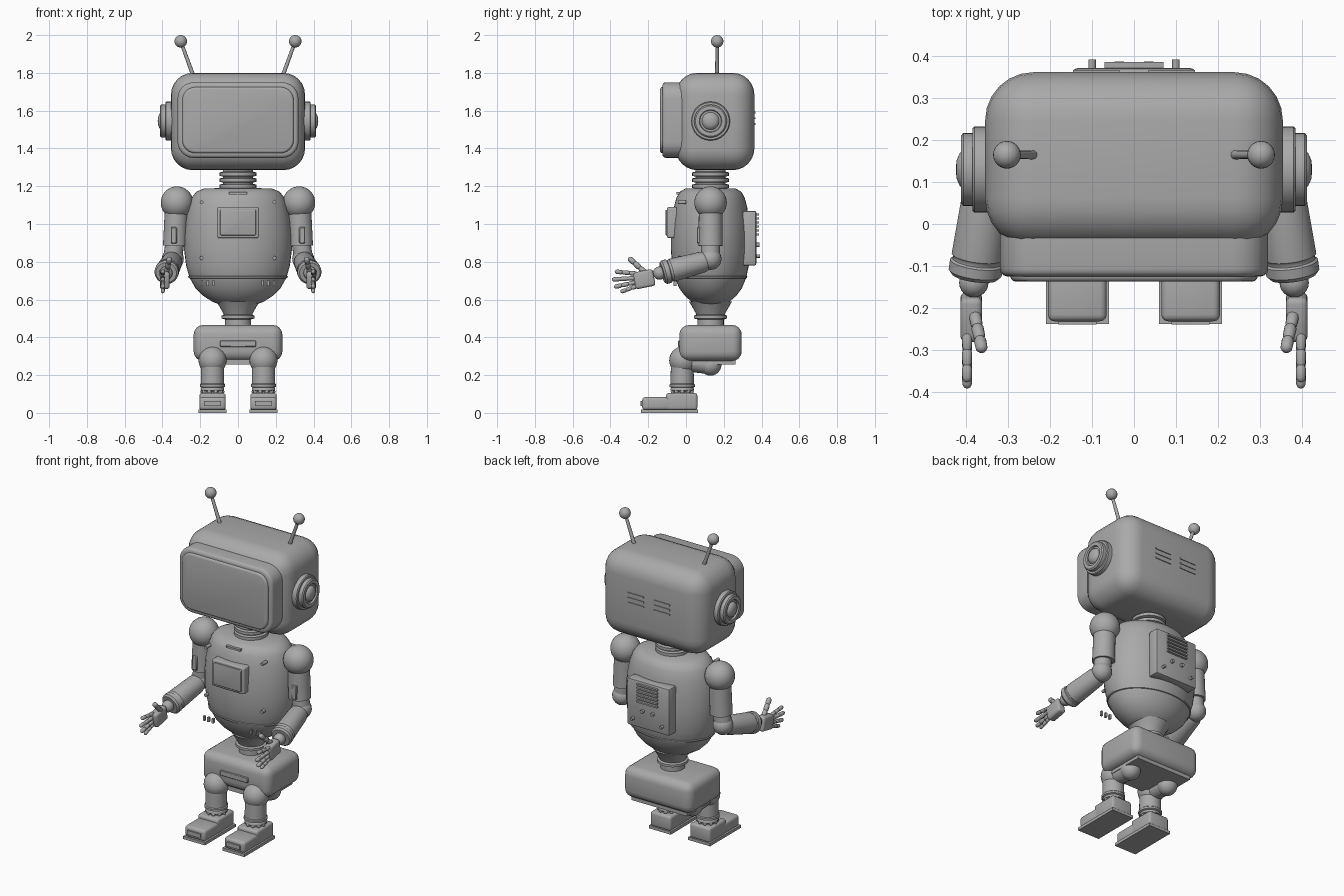
import bpy, bmesh, math
from mathutils import Vector, Matrix

grey = bpy.data.materials.new("plain_grey")
grey.diffuse_color = (0.4, 0.4, 0.4, 1)


def finish(name, bm, angle=40):
    bmesh.ops.recalc_face_normals(bm, faces=bm.faces[:])
    me = bpy.data.meshes.new(name)
    bm.to_mesh(me)
    bm.free()
    me.materials.append(grey)
    ob = bpy.data.objects.new(name, me)
    bpy.context.collection.objects.link(ob)
    bpy.ops.object.select_all(action='DESELECT')
    bpy.context.view_layer.objects.active = ob
    ob.select_set(True)
    bpy.ops.object.shade_smooth_by_angle(angle=math.radians(angle))
    return ob


def box(name, lo, hi, r=0.0, corner=0.0, seg=4, tilt=0.0):
    """Rounded box; corner rounds the edges running along y, r the rest."""
    lo, hi = Vector(lo), Vector(hi)
    bm = bmesh.new()
    bmesh.ops.create_cube(bm, size=1)
    for v in bm.verts:
        v.co = Vector([c * s for c, s in zip(v.co, hi - lo)])
    if corner:
        es = [e for e in bm.edges if abs((e.verts[0].co - e.verts[1].co).y) > 1e-5]
        bmesh.ops.bevel(bm, geom=es, offset=corner, segments=6, profile=0.5, affect='EDGES')
        y0 = min(v.co.y for v in bm.verts)
        es = [e for e in bm.edges if all(abs(v.co.y - y0) < 1e-5 for v in e.verts)]
        if r:
            bmesh.ops.bevel(bm, geom=es, offset=r, segments=3, profile=0.5, affect='EDGES')
    elif r:
        bmesh.ops.bevel(bm, geom=bm.edges[:], offset=r, segments=seg, profile=0.5, affect='EDGES')
    bm.transform(Matrix.Translation((lo + hi) / 2) @ Matrix.Rotation(tilt, 4, 'X'))
    return finish(name, bm)


def lathe(name, prof, at=(0, 0, 0), axis=(0, 0, 1), sy=1.0, n=32, angle=40):
    """Spin (radius, height) points round an axis."""
    bm = bmesh.new()
    rings = []
    for r, h in prof:
        if r < 1e-6:
            rings.append([bm.verts.new((0, 0, h))])
        else:
            rings.append([bm.verts.new((r * math.cos(2 * math.pi * i / n),
                                        sy * r * math.sin(2 * math.pi * i / n), h)) for i in range(n)])
    for a, b in zip(rings, rings[1:]):
        for i in range(n):
            j = (i + 1) % n
            f = [a[0]] if len(a) == 1 else [a[i], a[j]]
            f += [b[0]] if len(b) == 1 else [b[j], b[i]]
            if len(f) > 2:
                bm.faces.new(f)
    rot = Vector((0, 0, 1)).rotation_difference(Vector(axis)).to_matrix().to_4x4()
    bm.transform(Matrix.Translation(at) @ rot)
    return finish(name, bm, angle)


def rod(name, a, b, r1, r2=None, n=20):
    a, b = Vector(a), Vector(b)
    d = b - a
    return lathe(name, [(0, 0), (r1, 0), (r1 if r2 is None else r2, d.length), (0, d.length)], a, d, n=n)


def ball(name, c, r, seg=24):
    bm = bmesh.new()
    bmesh.ops.create_uvsphere(bm, u_segments=seg, v_segments=seg // 2, radius=r)
    bm.transform(Matrix.Translation(c))
    return finish(name, bm, 60)


CY = 0.13  # body axis in y

# Head, visor and rear slits
box("head", (-0.355, -0.055, 1.285), (0.355, 0.362, 1.80), 0.115, seg=6)
box("visor_frame", (-0.32, -0.125, 1.35), (0.32, -0.02, 1.75), 0.018, corner=0.085)
box("visor_screen", (-0.295, -0.137, 1.375), (0.295, -0.11, 1.725), 0.012, corner=0.07)
for s in (-1, 1):
    for z in (1.53, 1.56, 1.59):
        box("head_slit", (s * 0.09 - 0.055, 0.355, z - 0.005), (s * 0.09 + 0.055, 0.367, z + 0.005))

# Neck with rings, and waist
neck = [(0, 1.17), (0.085, 1.17)]
for z in (1.20, 1.232, 1.264):
    neck += [(0.08, z - 0.013), (0.097, z - 0.009), (0.097, z + 0.009), (0.08, z + 0.013)]
lathe("neck", neck + [(0.08, 1.30), (0, 1.30)], (0, CY, 0))
lathe("waist", [(0, 0.45), (0.07, 0.45), (0.07, 0.495), (0.088, 0.50), (0.088, 0.515), (0.075, 0.52),
                (0.082, 0.535), (0.105, 0.575), (0.115, 0.59), (0, 0.60)], (0, CY, 0))

# Egg-shaped torso and seam
lathe("torso", [(0, 0.572), (0.10, 0.575), (0.135, 0.588), (0.185, 0.62), (0.225, 0.66), (0.256, 0.715),
                (0.275, 0.78), (0.285, 0.86), (0.285, 0.94), (0.277, 1.02), (0.263, 1.09), (0.245, 1.14),
                (0.222, 1.17), (0.18, 1.188), (0, 1.192)], (0, CY, 0), sy=0.737, n=40, angle=60)
lathe("torso_seam", [(0.255, 0.712), (0.262, 0.714), (0.264, 0.722), (0.258, 0.725)],
      (0, CY, 0), sy=0.737, n=40)

# Chest screen, badge, bolts and small vents
box("chest_frame", (-0.112, -0.10, 0.925), (0.112, -0.05, 1.09), 0.008, corner=0.012)
box("chest_screen", (-0.095, -0.108, 0.94), (0.095, -0.09, 1.075), 0.004, corner=0.008)
box("chest_badge", (-0.048, -0.05, 1.157), (0.048, -0.02, 1.169))
for s in (-1, 1):
    for z in (0.82, 1.115):
        rod("chest_bolt", (s * 0.193, 0.0 if z > 1 else -0.02, z), (s * 0.193, -0.043, z), 0.01, n=12)
    for x in (0.13, 0.16, 0.19):
        box("belly_vent", (s * x - 0.006, -0.065, 0.672), (s * x + 0.006, -0.05, 0.70))

# Back panel with slats, lights and bolts
box("back_panel", (-0.145, 0.30, 0.78), (0.145, 0.372, 1.07), 0.01, seg=2)
for i in range(6):
    z = 0.945 + i * 0.021
    box("back_slat", (-0.07, 0.365, z - 0.005), (0.07, 0.386, z + 0.005))
for s in (-1, 1):
    rod("back_light", (s * 0.035, 0.365, 0.89), (s * 0.035, 0.388, 0.89), 0.011, n=12)
    rod("back_bolt", (s * 0.1, 0.365, 0.83), (s * 0.1, 0.392, 0.83), 0.009, n=12)

# Pelvis
box("pelvis", (-0.235, -0.035, 0.275), (0.235, 0.295, 0.465), 0.05)
box("pelvis_plate", (-0.095, -0.042, 0.35), (0.095, -0.02, 0.383), 0.003, seg=1)
box("pelvis_base", (-0.19, -0.01, 0.256), (0.19, 0.262, 0.30))

for s in (-1, 1):
    P = lambda x, y, z: Vector((s * x, y, z))
    # Ear discs
    lathe("ear", [(0, 0), (0.103, 0), (0.103, 0.045), (0.098, 0.05), (0.087, 0.05), (0.087, 0.072),
                  (0.08, 0.078), (0.06, 0.078), (0.056, 0.068), (0.046, 0.068), (0.04, 0.08),
                  (0.022, 0.088), (0, 0.09)], P(0.335, CY, 1.545), P(1, 0, 0))
    # Antenna
    rod("antenna_rod", P(0.235, 0.165, 1.78), P(0.303, 0.165, 1.967), 0.011, 0.009, n=12)
    ball("antenna_tip", P(0.303, 0.165, 1.967), 0.033)
    # Upper arm
    ball("shoulder", P(0.323, CY, 1.113), 0.086, 32)
    rod("upper_arm", P(0.325, CY, 1.09), P(0.333, CY, 0.885), 0.062, 0.064, 28)
    box("arm_plate", P(0.34, 0, 0.94) + Vector((-0.016, 0.058, -0.043)),
        P(0.34, 0, 0.94) + Vector((0.016, 0.085, 0.043)), 0.004, seg=1)
    rod("elbow_link", P(0.335, CY, 0.90), P(0.345, CY, 0.82), 0.05)
    ball("elbow", P(0.345, CY, 0.815), 0.058)
    # Forearm with cuff
    a, b = P(0.348, 0.105, 0.803), P(0.38, -0.125, 0.742)
    L = (b - a).length
    lathe("forearm", [(0, 0), (0.05, 0), (0.056, 0.02), (0.062, L - 0.05), (0.058, L - 0.045),
                      (0.058, L - 0.038), (0.064, L - 0.034), (0.064, L - 0.01), (0.055, L), (0, L)],
          a, b - a, n=28)
    ball("wrist", P(0.382, -0.14, 0.74), 0.035)
    # Hand: palm, four jointed fingers and thumb
    box("palm", P(0.388, -0.222, 0.708) - Vector((0.026, 0.054, 0.045)),
        P(0.388, -0.222, 0.708) + Vector((0.026, 0.054, 0.045)), 0.014, seg=3, tilt=0.2)
    digits = [((0.398, -0.262, 0.737), (0.398, -0.375, 0.748), 0.012),
              ((0.398, -0.268, 0.714), (0.398, -0.39, 0.706), 0.012),
              ((0.398, -0.268, 0.691), (0.398, -0.378, 0.667), 0.012),
              ((0.398, -0.262, 0.670), (0.398, -0.345, 0.641), 0.011),
              ((0.38, -0.215, 0.742), (0.362, -0.302, 0.82), 0.015)]
    for k, (p, q, r) in enumerate(digits):
        p, q = P(*p), P(*q)
        L = (q - p).length
        prof = [(0, -0.01)]
        for j in range(3):
            h = L * j / 3
            prof += [(r * 0.75, h), (r, h + L * 0.06), (r * 0.95, h + L * 0.27)]
        lathe("thumb" if k == 4 else "finger", prof + [(r * 0.6, L), (0, L + 0.003)], p, q - p, n=12)

    # Leg: hip, thigh, knee, shin with rings
    X = 0.135
    ball("hip", P(X, CY, 0.255), 0.058)
    rod("thigh", P(X, CY, 0.255), P(X, -0.01, 0.275), 0.05, 0.055)
    ball("knee", P(X, -0.015, 0.278), 0.074, 28)
    lathe("shin", [(0, 0.26), (0.06, 0.26), (0.062, 0.155), (0.067, 0.15), (0.067, 0.138), (0.058, 0.134),
                   (0.062, 0.128), (0.062, 0.118), (0.05, 0.114), (0.05, 0.09), (0, 0.09)],
          P(X, -0.02, 0), n=28)
    for i in range(10):
        t = 2 * math.pi * i / 10
        ball("ankle_stud", P(X + 0.052 * math.cos(t), -0.02 + 0.052 * math.sin(t), 0.112), 0.012, 8)
    # Foot
    c = P(X, 0, 0)
    box("sole", c + Vector((-0.075, -0.238, 0)), c + Vector((0.075, 0.064, 0.018)))
    box("heel", c + Vector((-0.07, -0.105, 0.015)), c + Vector((0.07, 0.06, 0.105)), 0.014, seg=3)
    box("toe", c + Vector((-0.07, -0.232, 0.015)), c + Vector((0.07, -0.08, 0.084)), 0.016, seg=3)
    box("toe_plate", c + Vector((-0.045, -0.24, 0.036)), c + Vector((0.045, -0.22, 0.062)))
